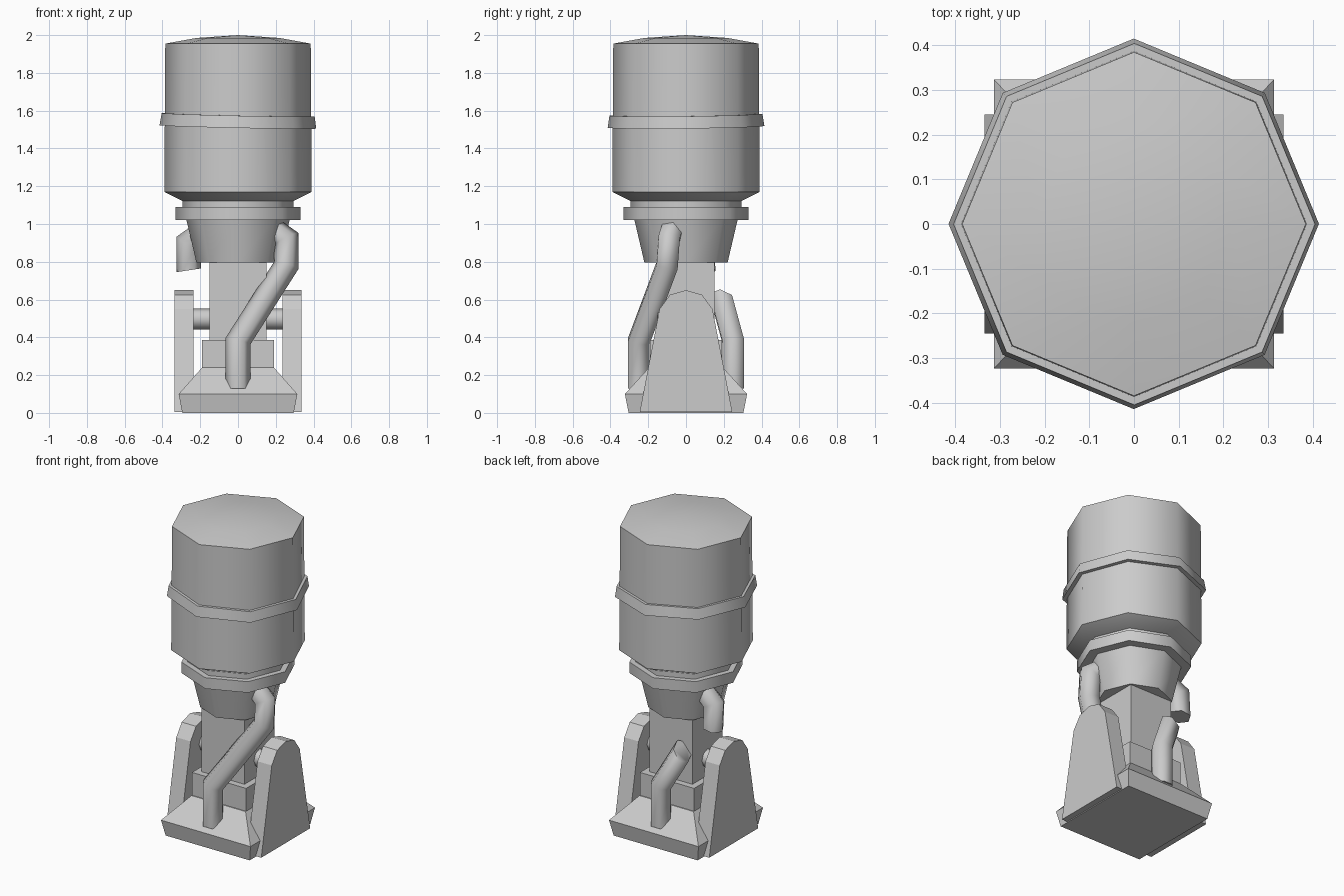
import bpy, bmesh
from math import cos, sin, pi, radians, sqrt
from mathutils import Vector

if "Cube" in bpy.data.objects:
    bpy.data.objects.remove(bpy.data.objects["Cube"])


def finish(name, bm, smooth=None):
    bmesh.ops.recalc_face_normals(bm, faces=bm.faces)
    me = bpy.data.meshes.new(name)
    bm.to_mesh(me)
    bm.free()
    ob = bpy.data.objects.new(name, me)
    bpy.context.collection.objects.link(ob)
    if smooth:
        bpy.context.view_layer.objects.active = ob
        ob.select_set(True)
        bpy.ops.object.shade_smooth_by_angle(angle=radians(smooth))
        ob.select_set(False)
    return ob


def skin(bm, rings, closed=False):
    """Bridge rings of vertices, capping the ends unless closed into a loop."""
    n = len(rings[0])
    pairs = list(zip(rings, rings[1:])) + ([(rings[-1], rings[0])] if closed else [])
    for a, b in pairs:
        for i in range(n):
            j = (i + 1) % n
            bm.faces.new((a[i], a[j], b[j], b[i]))
    if not closed:
        bm.faces.new(rings[0])
        bm.faces.new(rings[-1])


def lathe(name, profile, sides=8, phase=0.0, smooth=50, closed=False):
    bm = bmesh.new()
    rings = [[bm.verts.new((r * cos(phase + 2 * pi * i / sides),
                            r * sin(phase + 2 * pi * i / sides), z))
              for i in range(sides)] for r, z in profile]
    skin(bm, rings, closed)
    bmesh.ops.remove_doubles(bm, verts=bm.verts, dist=1e-5)
    return finish(name, bm, smooth)


def square(name, profile):
    """Stack of square sections given as (half width, z)."""
    return lathe(name, [(h * sqrt(2), z) for h, z in profile], 4, pi / 4, None)


def pipe(name, points, radius=0.065, sides=6, end_cut=None, start_cut=None):
    """Mitred hexagonal pipe along a polyline."""
    pts = [Vector(p) for p in points]
    dirs = [(b - a).normalized() for a, b in zip(pts, pts[1:])]
    d = dirs[0]
    u = (Vector((1, 0, 0)) - d * d.x).normalized()
    v = d.cross(u)
    ring = [pts[0] + radius * (u * cos(2 * pi * i / sides) + v * sin(2 * pi * i / sides))
            for i in range(sides)]
    if start_cut:
        n = Vector(start_cut)
        ring = [q + d * ((pts[0] - q).dot(n) / d.dot(n)) for q in ring]
    bm = bmesh.new()
    rings = [[bm.verts.new(q) for q in ring]]
    for k, d in enumerate(dirs):
        last = k == len(dirs) - 1
        n = (Vector(end_cut) if end_cut else d) if last else d + dirs[k + 1]
        ring = [q + d * ((pts[k + 1] - q).dot(n) / d.dot(n)) for q in ring]
        rings.append([bm.verts.new(q) for q in ring])
    skin(bm, rings)
    return finish(name, bm, 65)


# Square base with sloped top, and stepped column
base = square("base_plate", [(0.295, 0.0), (0.314, 0.1), (0.19, 0.24)])
base.scale.y = 1.03
square("column_socket", [(0.19, 0.15), (0.19, 0.385)])
square("column", [(0.15, 0.3), (0.15, 0.85)])

# Neck cone and flange
lathe("neck_cone", [(0.22, 0.795), (0.275, 1.03)])
lathe("neck_flange", [(0.33, 1.02), (0.33, 1.09), (0.2, 1.09), (0.2, 1.02)], closed=True)
lathe("upper_neck", [(0.295, 1.05), (0.295, 1.14)])

# Tank with domed lid and slightly tilted band
lathe("tank", [(0.29, 1.12), (0.39, 1.17), (0.385, 1.955),
               (0.22, 1.985), (0.0, 2.0)], smooth=46)
band = lathe("tank_band", [(0.415, -0.03), (0.405, 0.035), (0.37, 0.035),
                           (0.37, -0.03)], smooth=46, closed=True)
band.location.z = 1.543
band.rotation_euler = (radians(0.7), radians(1.2), 0)

# Side brackets, mirrored
outline = [(-0.245, 0.005), (-0.14, 0.55), (-0.085, 0.625), (0, 0.65),
           (0.085, 0.625), (0.14, 0.55), (0.245, 0.005)]
for side, s in (("left", -1), ("right", 1)):
    bm = bmesh.new()
    skin(bm, [[bm.verts.new((s * x, y, z)) for y, z in outline] for x in (0.235, 0.335)])
    finish(side + "_bracket", bm)

# Axle between the brackets
axle = lathe("axle", [(0.055, -0.26), (0.055, 0.26)])
axle.location.z = 0.497
axle.rotation_euler.y = pi / 2

# Front pipe, whole
pipe("front_pipe", [(0, -0.25, 0.13), (0, -0.25, 0.38), (0.255, -0.1, 0.78),
                    (0.255, -0.09, 0.92), (0.17, -0.07, 0.98)])

# Back pipe, broken in the middle
pipe("back_pipe_lower", [(0, 0.25, 0.13), (0, 0.25, 0.38), (-0.11, 0.19, 0.6)],
     end_cut=(-0.75, 0.1, 0.65))
pipe("back_pipe_upper", [(-0.26, 0.1, 0.755), (-0.26, 0.09, 0.9), (-0.17, 0.07, 0.965)],
     start_cut=(-0.15, 0, 1))
